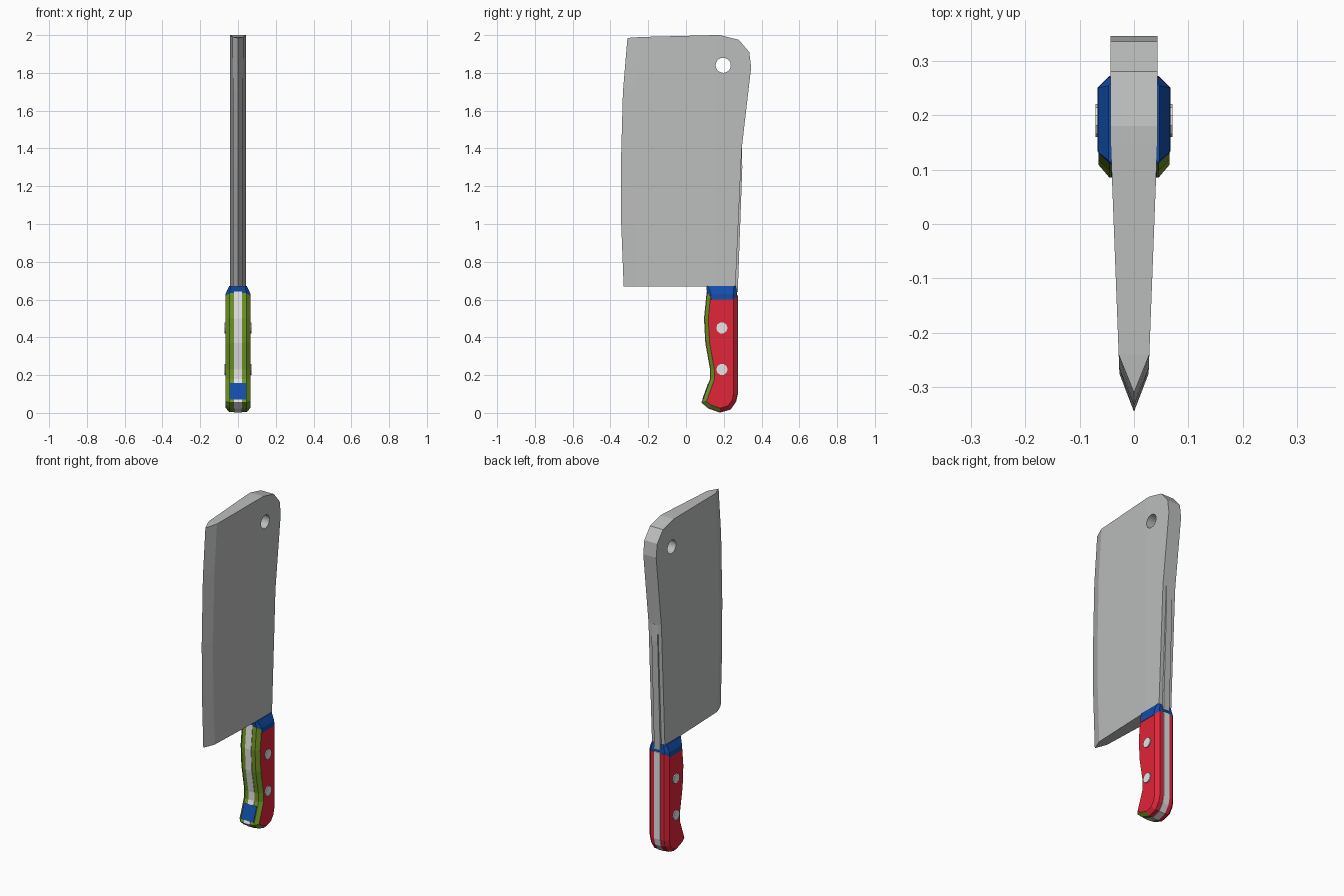
import bpy, bmesh, math
from mathutils import Vector

if "Cube" in bpy.data.objects:
    bpy.data.objects.remove(bpy.data.objects["Cube"])


def material(name, rgb):
    m = bpy.data.materials.new(name)
    m.diffuse_color = (*rgb, 1)
    m.use_nodes = True
    m.node_tree.nodes["Principled BSDF"].inputs["Base Color"].default_value = m.diffuse_color
    return m


STEEL = material("steel grey", (0.50, 0.51, 0.505))
PALE = material("pale metal", (0.78, 0.78, 0.78))
RED = material("red", (0.75, 0.018, 0.04))
GREEN = material("green", (0.16, 0.31, 0.018))
BLUE = material("blue", (0.006, 0.075, 0.40))


def finish(name, bm, *mats):
    bmesh.ops.recalc_face_normals(bm, faces=bm.faces[:])
    me = bpy.data.meshes.new(name)
    bm.to_mesh(me)
    bm.free()
    ob = bpy.data.objects.new(name, me)
    bpy.context.collection.objects.link(ob)
    for m in mats:
        me.materials.append(m)
    return ob


def loft(rings):
    """Closed skin through rings of 3D points."""
    bm = bmesh.new()
    vs = [[bm.verts.new(p) for p in r] for r in rings]
    n = len(vs[0])
    for a, b in zip(vs, vs[1:]):
        for i in range(n):
            j = (i + 1) % n
            bm.faces.new((a[i], a[j], b[j], b[i]))
    bm.faces.new(vs[0])
    bm.faces.new(vs[-1])
    return bm


def plate(name, pts, half, mat):
    """Flat plate with a (y, z) outline, centred on x = 0."""
    return finish(name, loft([[(x, y, z) for y, z in pts] for x in (-half, half)]), mat)


def inset(pts, d):
    """Move a counter-clockwise (y, z) outline inward by d (negative = outward)."""
    out = []
    for i, p in enumerate(pts):
        p = Vector(p)
        a = (p - Vector(pts[i - 1])).normalized()
        b = (Vector(pts[(i + 1) % len(pts)]) - p).normalized()
        na, nb = Vector((-a.y, a.x)), Vector((-b.y, b.x))
        q = p + (na + nb) * d / (1 + na.dot(nb))
        out.append((q.x, q.y))
    return out


def disc(name, x0, x1, y, z, r, sides, mat):
    ring = [(y + r * math.cos(math.tau * i / sides), z + r * math.sin(math.tau * i / sides))
            for i in range(sides)]
    return finish(name, loft([[(x, *p) for p in ring] for x in (x0, x1)]), mat)


# Blade: wedge section with a ground cutting bevel
edge = [(-0.33, 0.67), (-0.343, 1.0), (-0.345, 1.3), (-0.334, 1.7), (-0.31, 1.985)]
bevel = [(y + 0.07, z) for y, z in edge[:-1]] + [(-0.24, 1.99)]
back = [(0.15, 2.0), (0.18, 2.0), (0.28, 1.975), (0.335, 1.91), (0.345, 1.83),
        (0.295, 1.4), (0.262, 0.67), (0.15, 0.67)]


def half_thickness(p):
    if p in edge:
        return 0.0
    return 0.043 - 0.016 * max(0, 0.15 - p[0]) / 0.42


bm = bmesh.new()
cache = {}


def vert(p, s):
    key = (round(s * half_thickness(p), 5) + 0.0, *p)
    if key not in cache:
        cache[key] = bm.verts.new(key)
    return cache[key]


for s in (-1, 1):
    panels = [[edge[i], edge[i + 1], bevel[i + 1], bevel[i]] for i in range(len(edge) - 1)]
    panels += [bevel + [back[0], back[-1]], back]
    for panel in panels:
        bm.faces.new([vert(p, s) for p in panel])
rim = [edge[-1], bevel[-1]] + back + [bevel[0], edge[0]]
for p, q in zip(rim, rim[1:]):
    quad = [vert(p, -1), vert(q, -1), vert(q, 1), vert(p, 1)]
    bm.faces.new(list(dict.fromkeys(quad)))
blade = finish("blade", bm, STEEL)

# Hanging hole through the blade
cutter = disc("hole_cutter", -0.2, 0.2, 0.197, 1.84, 0.04, 20, STEEL)
cutter.hide_render = True
mod = blade.modifiers.new("hole", 'BOOLEAN')
mod.operation = 'DIFFERENCE'
mod.solver = 'EXACT'
mod.object = cutter
bpy.context.view_layer.objects.active = blade
blade.select_set(True)
bpy.ops.object.modifier_apply(modifier=mod.name)
bpy.data.objects.remove(cutter)

# Raised strip on the lower spine
plate("spine_strip", [(0.22, 0.64), (0.274, 0.64), (0.298, 1.3), (0.296, 1.4), (0.25, 1.4)],
      0.02, STEEL)

# Handle outline, counter-clockwise in (y, z)
grip = [(0.112, 0.64), (0.098, 0.50), (0.105, 0.37), (0.13, 0.23), (0.13, 0.18),
        (0.085, 0.055), (0.12, 0.025), (0.18, 0.004), (0.235, 0.02), (0.263, 0.06),
        (0.272, 0.10), (0.272, 0.62)]
plate("tang", inset(grip, -0.003), 0.02, PALE)

# Two chamfered handle scales, green where they face forward
for side, s in (("right", 1), ("left", -1)):
    layers = ((0.015, 0), (0.045, 0), (0.065, 0.02))
    ob = finish("handle_scale_" + side,
                loft([[(s * x, *p) for p in inset(grip, d)] for x, d in layers]), RED, GREEN)
    for f in ob.data.polygons:
        f.material_index = int(f.normal.y < -0.2)
    # Rivets
    for i, z in enumerate((0.45, 0.23)):
        disc(f"rivet_{side}_{i + 1}", s * 0.06, s * 0.071, 0.19, z, 0.03, 10, PALE)


# Bolster between handle and blade, octagonal and tapered
def octagon(y0, y1, hx, c, z):
    q = [(hx, y0 + c), (hx, y1 - c), (hx - c, y1), (c - hx, y1),
         (-hx, y1 - c), (-hx, y0 + c), (c - hx, y0), (hx - c, y0)]
    return [(x, y, z) for x, y in q]


finish("bolster", loft([octagon(0.114, 0.270, 0.067, 0.02, 0.60),
                        octagon(0.112, 0.270, 0.066, 0.02, 0.63),
                        octagon(0.107, 0.264, 0.047, 0.01, 0.672)]), BLUE)

# Blue inlay on the front of the handle butt
plate("front_inlay", [(0.117, 0.157), (0.086, 0.072), (0.100, 0.067), (0.131, 0.152)],
      0.042, BLUE)
